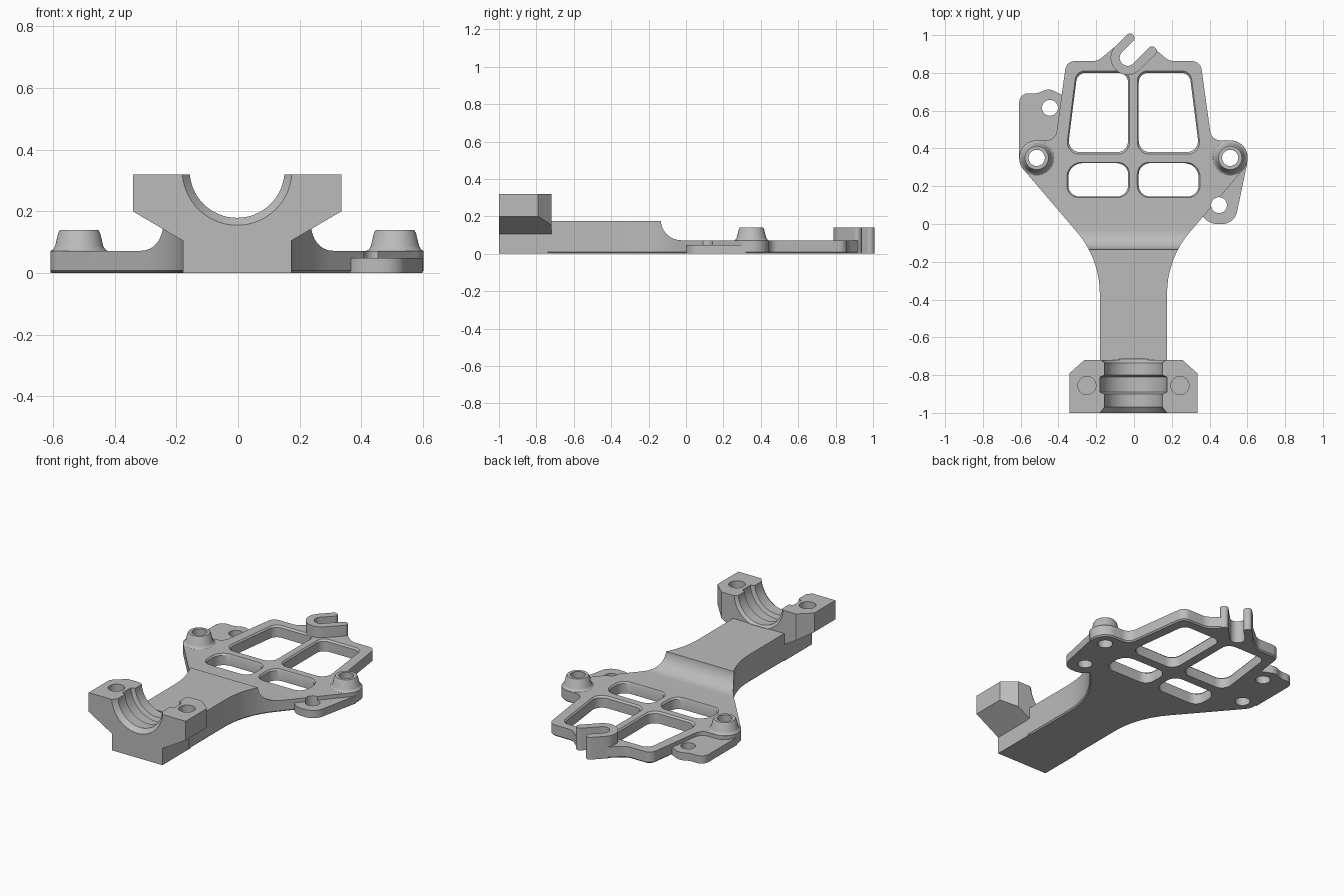
import bpy
import bmesh
from math import pi, tan, cos, sin, radians
from mathutils import Matrix, Vector

if "Cube" in bpy.data.objects:
    bpy.data.objects.remove(bpy.data.objects["Cube"])

grey = bpy.data.materials.new("machined_grey")
grey.use_nodes = True
COLOUR = (0.5, 0.5, 0.5, 1)
grey.diffuse_color = COLOUR
grey.node_tree.nodes["Principled BSDF"].inputs["Base Color"].default_value = COLOUR

FRONTWARD = Matrix.Rotation(pi / 2, 4, "X")                       # profile in x/z, depth along -y
SIDEWAYS = Matrix(((0, 0, 1), (1, 0, 0), (0, 1, 0))).to_4x4()     # profile in y/z, depth along x
PLATE, TAB, ARM, CLAMP, BOSS = 0.072, 0.048, 0.175, 0.32, 0.14
OFFSET = -0.003


def rounded(corners, steps=9):
    """Polygon whose corners (x, y, radius) are filleted."""
    out = []
    for i, (x, y, *r) in enumerate(corners):
        p = Vector((x, y))
        if not r:
            out.append(p)
            continue
        d1 = (p - Vector(corners[i - 1][:2])).normalized()
        d2 = (Vector(corners[(i + 1) % len(corners)][:2]) - p).normalized()
        turn = d1.angle(d2)
        start = p - d1 * r[0] * tan(turn / 2)
        centre = p + (d2 - d1).normalized() * r[0] / cos(turn / 2)
        sign = 1 if d1.cross(d2) > 0 else -1
        for k in range(steps + 1):
            out.append(centre + Matrix.Rotation(sign * turn * k / steps, 2) @ (start - centre))
    return out


def circle(r, n=48):
    return [Vector((r * cos(2 * pi * k / n), r * sin(2 * pi * k / n))) for k in range(n)]


def mirrored(corners):
    return [(-x, *rest) for x, *rest in reversed(corners)]


def solid(name, pts, levels, matrix=Matrix(), chamfer=0):
    """Stack the outline at (height, scale) levels and cap both ends."""
    bm = bmesh.new()
    mid = sum(pts, Vector((0, 0))) / len(pts)
    rings = [[bm.verts.new((*(mid + (p - mid) * s), z)) for p in pts] for z, s in levels]
    n = len(pts)
    base = bm.faces.new(rings[0])
    bm.faces.new(rings[-1])
    for a, b in zip(rings, rings[1:]):
        for i in range(n):
            bm.faces.new((a[i], a[(i + 1) % n], b[(i + 1) % n], b[i]))
    bmesh.ops.recalc_face_normals(bm, faces=bm.faces)
    if chamfer:
        bmesh.ops.bevel(bm, geom=list(base.edges), offset=chamfer, segments=1, affect="EDGES")
    bm.transform(matrix)
    mesh = bpy.data.meshes.new(name)
    bm.to_mesh(mesh)
    bm.free()
    mesh.materials.append(grey)
    ob = bpy.data.objects.new(name, mesh)
    bpy.context.collection.objects.link(ob)
    return ob


def flat(top, bottom=0):
    return [(bottom, 1), (top, 1)]


def through(name, pts, matrix=Matrix()):
    return solid(name, pts, flat(1, -1), matrix)


def activate(ob):
    bpy.ops.object.select_all(action="DESELECT")
    ob.select_set(True)
    bpy.context.view_layer.objects.active = ob


def carve(ob, cutters, operation="DIFFERENCE"):
    activate(ob)
    for cutter in cutters:
        cutter.hide_render = True
        mod = ob.modifiers.new("carve", "BOOLEAN")
        mod.operation, mod.solver, mod.object = operation, "EXACT", cutter
        bpy.ops.object.modifier_apply(modifier=mod.name)


def at(x, y, z=0):
    return Matrix.Translation((x, y, z))


cutters = []

# Plate and arm share one outline
half = [(0.178, -0.74), (0.178, -0.184, 0.5), (0.605, 0.315, 0.093), (0.605, 0.443, 0.092),
        (0.413, 0.443, 0.055), (0.355, 0.862, 0.05)]
neck = [(0.19, 0.862, 0.08), (0.11, 0.93), (0, 0.84), (-0.09, 0.945), (-0.19, 0.862, 0.08)]
body = solid("plate_and_arm", rounded(half + neck + mirrored(half)), flat(ARM), chamfer=0.008)

# Step from the thick arm down to the thin plate
step = through("step_cutter", rounded([(-0.135, 0.4), (-0.135, PLATE, 0.11), (1.2, PLATE), (1.2, 0.4)]),
               SIDEWAYS)
cutters.append(step)

# Windows with a chamfered upper rim
upper = [(0.028, 0.38, 0.06), (0.35, 0.38, 0.06), (0.297, 0.8, 0.05), (0.028, 0.8, 0.05)]
lower = [(0.028, 0.145, 0.06), (0.345, 0.145, 0.06), (0.345, 0.322, 0.075), (0.028, 0.322, 0.06)]
for shape in (upper, lower, mirrored(upper), mirrored(lower)):
    cutters.append(solid("window_cutter", rounded(shape),
                         [(-0.1, 1), (PLATE - 0.01, 1), (PLATE + 0.01, 1.1)]))

# Cable hook, open diagonally
hook_frame = at(-0.03, 0.88) @ Matrix.Rotation(radians(45), 4, "Z")
IN, OUT, TIP = 0.042, 0.09, 0.022
hook = solid("cable_hook", rounded([
    (0.14, -OUT, TIP), (0.14, -IN, TIP), (-IN, -IN, 0.04), (-IN, IN, 0.04),
    (0.105, IN, TIP), (0.105, OUT, TIP), (-OUT, OUT, 0.088), (-OUT, -OUT, 0.088)]),
    flat(BOSS), hook_frame)
cutters.append(through("slot_cutter", rounded([(-IN, -IN, 0.04), (0.3, -IN), (0.3, IN), (-IN, IN, 0.04)]),
                       hook_frame))

# Ear bosses with bored holes
bosses = []
for side, label in ((1, "left"), (-1, "right")):
    spot = at(side * 0.512, 0.35)
    boss = solid(label + "_ear_boss", circle(1),
                 [(0.06, 0.092), (PLATE, 0.092), (0.077, 0.084), (0.088, 0.078),
                  (0.13, 0.068), (BOSS, 0.062)], spot)
    bore = through("ear_hole_cutter", circle(0.043), spot)
    carve(boss, [bore])
    cutters.append(bore)
    bosses.append(boss)

# Thin side tabs with holes
left_tab = solid("left_tab", rounded([
    (0.35, 0.15), (0.35, 0, 0.095), (0.535, 0, 0.08), (0.602, 0.32), (0.45, 0.3)]), flat(TAB))
right_tab = solid("right_tab", rounded([
    (-0.605, 0.36), (-0.605, 0.695, 0.05), (-0.51, 0.69, 0.1), (-0.45, 0.718, 0.06),
    (-0.37, 0.68), (-0.37, 0.4)]), flat(TAB))
tab_bores = [through("tab_hole_cutter", circle(0.042), at(*spot))
             for spot in ((0.453, 0.1), (-0.442, 0.615))]
for tab in (left_tab, right_tab):
    carve(tab, tab_bores + cutters[-2:])
cutters += tab_bores

# Clamp block: front profile trimmed by its plan outline
side_profile = [(0.176, 0), (0.176, 0.105), (0.338, 0.2), (0.338, CLAMP)]
clamp = solid("clamp_block", rounded(side_profile + mirrored(side_profile)), flat(1, 0.72), FRONTWARD)
plan = [(0.4, -1.1), (0.4, -0.86), (0.26, -0.72), (0.26, -0.7)]
plan[0:2] = [(0.338, -1.1), (0.338, -0.79)]
trim = through("clamp_trim", rounded(plan + mirrored(plan)))
carve(clamp, [trim], "INTERSECT")

# Grooved half bore and blind bolt holes
WIDE, NARROW = 0.178, 0.154
half_bore = solid("bore_cutter", circle(1, 64), [
    (0.715, WIDE), (0.735, NARROW), (0.8, NARROW), (0.81, WIDE), (0.89, WIDE),
    (0.9, NARROW), (0.97, NARROW), (1.01, WIDE + 0.008)], at(0, 0, 0.333) @ FRONTWARD)
bolt_holes = [solid("bolt_hole_cutter", circle(0.048), flat(0.5, 0.21), at(side * 0.246, -0.855))
              for side in (1, -1)]
carve(clamp, [half_bore] + bolt_holes)
cutters.append(half_bore)

carve(body, cutters)

# Finish: drop the cutters, centre and shade
for helper in set(cutters + bolt_holes + [trim]):
    bpy.data.objects.remove(helper)
for ob in [body, hook, left_tab, right_tab, clamp] + bosses:
    ob.location.x = OFFSET
    activate(ob)
    bpy.ops.object.shade_smooth_by_angle(angle=radians(30))
